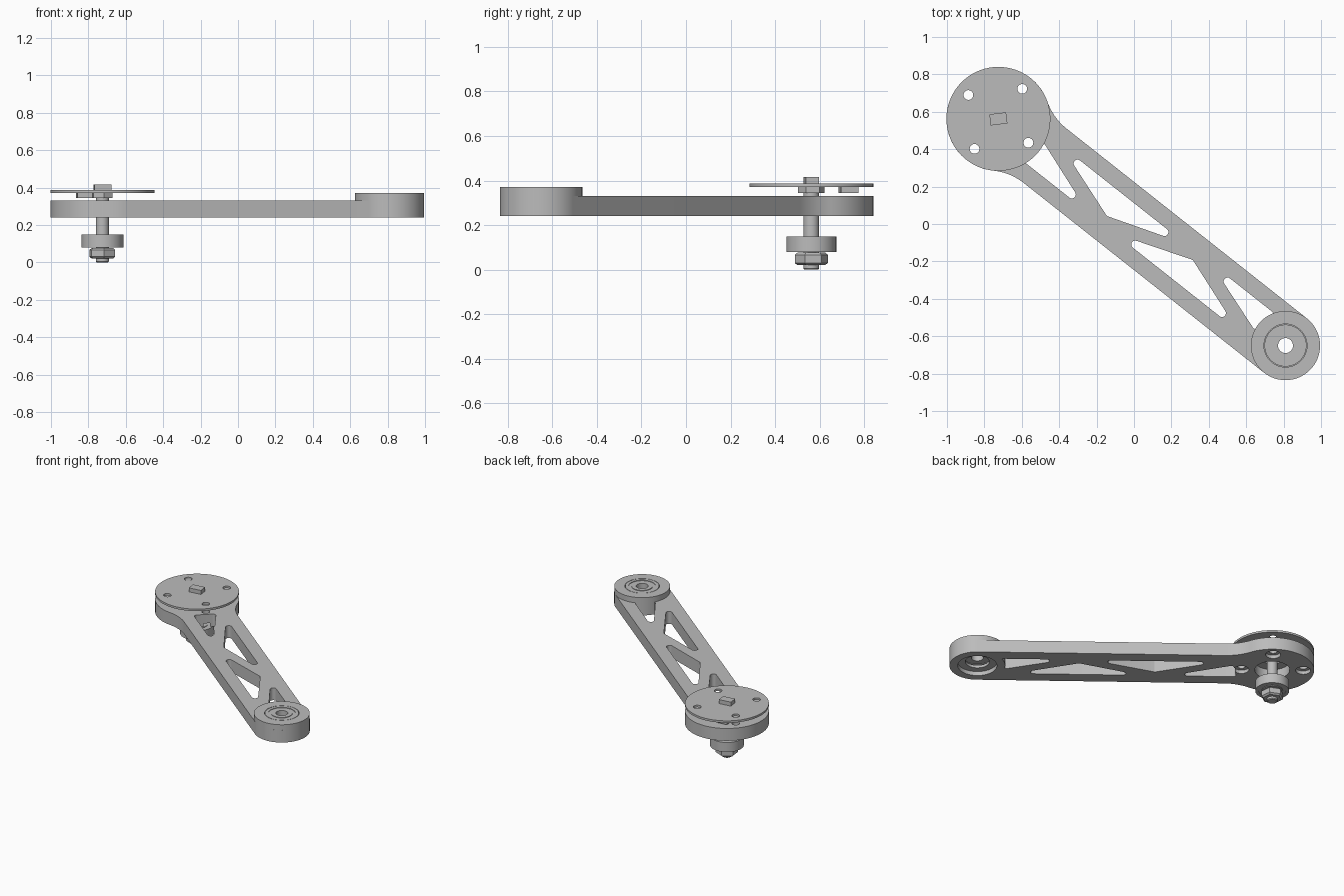
import bpy, bmesh
from math import sin, cos, radians, pi, atan2
from mathutils import Vector, Matrix

cube = bpy.data.objects.get("Cube")
if cube:
    bpy.data.objects.remove(cube, do_unlink=True)

metal = bpy.data.materials.new("plain_grey")
metal.use_nodes = True
metal.diffuse_color = (0.5, 0.5, 0.5, 1)
metal.node_tree.nodes["Principled BSDF"].inputs["Base Color"].default_value = (0.5, 0.5, 0.5, 1)

BIG = Vector((-0.725, 0.562, 0))
SMALL = Vector((0.81, -0.65, 0))
LENGTH = (SMALL - BIG).length
BIG_R, END_R, FILLET_R = 0.278, 0.185, 0.317
BOTTOM, TOP, BOSS_TOP = 0.24, 0.33, 0.37
ALONG = (SMALL - BIG).normalized()
ACROSS = Vector((-ALONG.y, ALONG.x, 0))
TILT = radians(7)


def arm_point(u, v):
    return BIG + ALONG * u + ACROSS * v


def arc(cx, cy, r, a0, a1, steps=16):
    angles = [radians(a0 + (a1 - a0) * i / steps) for i in range(steps + 1)]
    return [(cx + r * cos(a), cy + r * sin(a)) for a in angles]


def finish(name, bm):
    bmesh.ops.remove_doubles(bm, verts=bm.verts, dist=1e-5)
    bmesh.ops.recalc_face_normals(bm, faces=bm.faces)
    mesh = bpy.data.meshes.new(name)
    bm.to_mesh(mesh)
    bm.free()
    mesh.materials.append(metal)
    obj = bpy.data.objects.new(name, mesh)
    bpy.context.collection.objects.link(obj)
    return obj


def prism(name, points, z0, z1):
    """Extrude a flat outline between two heights."""
    bm = bmesh.new()
    face = bm.faces.new([bm.verts.new((p[0], p[1], z0)) for p in points])
    geom = bmesh.ops.extrude_face_region(bm, geom=[face])["geom"]
    moved = [g for g in geom if isinstance(g, bmesh.types.BMVert)]
    bmesh.ops.translate(bm, verts=moved, vec=(0, 0, z1 - z0))
    return finish(name, bm)


def cylinder(name, centre, r, z0, z1, sides=48):
    return prism(name, arc(centre[0], centre[1], r, 0, 360 - 360 / sides, sides - 1), z0, z1)


def lathe(name, profile, centre, sides=48, phase=0.0, ring=False):
    """Turn a radius/height profile around a vertical axis."""
    bm = bmesh.new()
    verts = [bm.verts.new((r * cos(phase), r * sin(phase), z)) for r, z in profile]
    pairs = list(zip(verts, verts[1:])) + ([(verts[-1], verts[0])] if ring else [])
    edges = [bm.edges.new(p) for p in pairs]
    bmesh.ops.spin(bm, geom=verts + edges, cent=(0, 0, 0), axis=(0, 0, 1),
                   angle=2 * pi, steps=sides, use_merge=True)
    bmesh.ops.translate(bm, verts=bm.verts, vec=(centre[0], centre[1], 0))
    return finish(name, bm)


def block(name, centre, size, z0, z1, turn):
    bm = bmesh.new()
    bmesh.ops.create_cube(bm, size=1)
    place = Matrix.Translation((centre[0], centre[1], (z0 + z1) / 2)) @ Matrix.Rotation(turn, 4, "Z")
    bm.transform(place @ Matrix.Diagonal((size[0], size[1], z1 - z0, 1)))
    return finish(name, bm)


def combine(obj, tool, operation="DIFFERENCE"):
    """Apply one boolean and discard its tool."""
    mod = obj.modifiers.new("shape", "BOOLEAN")
    mod.operation, mod.solver, mod.object = operation, "EXACT", tool
    graph = bpy.context.evaluated_depsgraph_get()
    mesh = bpy.data.meshes.new_from_object(obj.evaluated_get(graph))
    obj.modifiers.clear()
    obj.data = mesh
    bpy.data.objects.remove(tool, do_unlink=True)


def rounded_triangle(corners, r=0.021):
    """Outline around three corner circles, given anticlockwise."""
    points = []
    for i, c in enumerate(corners):
        before, after = corners[i - 1], corners[(i + 1) % 3]
        a0 = atan2(c[1] - before[1], c[0] - before[0]) - pi / 2
        a1 = atan2(after[1] - c[1], after[0] - c[0]) - pi / 2
        sweep = (a1 - a0) % (2 * pi)
        points += arc(c[0], c[1], r, a0 * 180 / pi, (a0 + sweep) * 180 / pi, 8)
    return [arm_point(*p) for p in points]


def bearing(name, centre, z0):
    z1 = z0 + 0.07
    low = [(0.04, z0), (0.07, z0), (0.07, z0 + 0.004), (0.09, z0 + 0.004), (0.09, z0), (0.112, z0)]
    high = [(r, z0 + z1 - z) for r, z in reversed(low)]
    return lathe(name, low + high, centre, ring=True)


# Arm outline: round big end, two fillets, straight sides, round small end
fy = END_R + FILLET_R
fx = ((BIG_R + FILLET_R) ** 2 - fy ** 2) ** 0.5
fa = atan2(fy, fx) * 180 / pi
outline = arc(0, 0, BIG_R, fa, 360 - fa, 48)
outline += arc(fx, -fy, FILLET_R, 180 - fa, 90)[1:]
outline += arc(LENGTH, 0, END_R, -90, 90, 32)
outline += arc(fx, fy, FILLET_R, -90, fa - 180)[:-1]
arm = prism("arm", [arm_point(*p) for p in outline], BOTTOM, TOP)

# Lightening windows of the truss
windows = [
    [(0.26, -0.074), (0.559, -0.074), (0.275, 0.026)],
    [(0.48, 0.075), (0.777, -0.026), (1.072, 0.075)],
    [(0.99, -0.074), (1.582, -0.074), (1.283, 0.03)],
    [(1.50, 0.077), (1.765, -0.012), (1.785, 0.077)],
]
for corners in windows:
    combine(arm, prism("cutter", rounded_triangle(corners), 0.1, 0.5))

# Raised small end with bearing seat and lower recess
combine(arm, cylinder("boss", SMALL, END_R, BOTTOM, BOSS_TOP, 64), "UNION")
combine(arm, cylinder("cutter", SMALL, 0.115, 0.29, 0.5))
combine(arm, cylinder("cutter", SMALL, 0.08, 0.1, 0.4))
combine(arm, cylinder("cutter", SMALL, 0.13, 0.1, 0.27))

# Big end bearing pocket and bolt passage
combine(arm, cylinder("cutter", BIG, 0.116, 0.1, 0.31))
combine(arm, cylinder("cutter", BIG, 0.05, 0.1, 0.5))

# Round plate, drilled in line with the counterbored arm holes
plate = cylinder("round_plate", BIG, BIG_R, 0.371, 0.386, 72)
for i in range(4):
    a = radians(51.5 + 90 * i)
    spot = BIG + Vector((cos(a), sin(a), 0)) * 0.205
    combine(plate, cylinder("cutter", spot, 0.026, 0.3, 0.5, 24))
    combine(arm, cylinder("cutter", spot, 0.026, 0.1, 0.35, 24))
    combine(arm, cylinder("cutter", spot, 0.05, 0.1, 0.265, 32))

# Parts on and under the plate
block("drive_key", BIG, (0.09, 0.06), 0.38, 0.415, TILT)
hub = lathe("plate_hub", [(0, 0.343), (0.06, 0.343), (0.06, 0.372), (0, 0.372)], BIG, 6, pi / 2 + TILT)
block("plate_stop", BIG + Vector((-0.095, 0.168, 0)), (0.085, 0.08), 0.343, 0.372, TILT)

# Bolt stack and bearings
bolt = lathe("bolt", [(0, 0), (0.03, 0), (0.035, 0.005), (0.035, 0.344), (0, 0.344)], BIG)
lower_bearing = bearing("lower_bearing", BIG, 0.08)
end_bearing = bearing("end_bearing", SMALL, 0.30)
nut = lathe("nut", [(0.03, 0.02), (0.062, 0.02), (0.0745, 0.03), (0.0745, 0.067), (0.062, 0.077), (0.03, 0.077)],
            BIG, 6, pi / 2 + TILT, ring=True)

for part in (arm, plate, bolt, lower_bearing, end_bearing):
    part.data.shade_smooth()
    part.data.set_sharp_from_angle(angle=radians(30))
